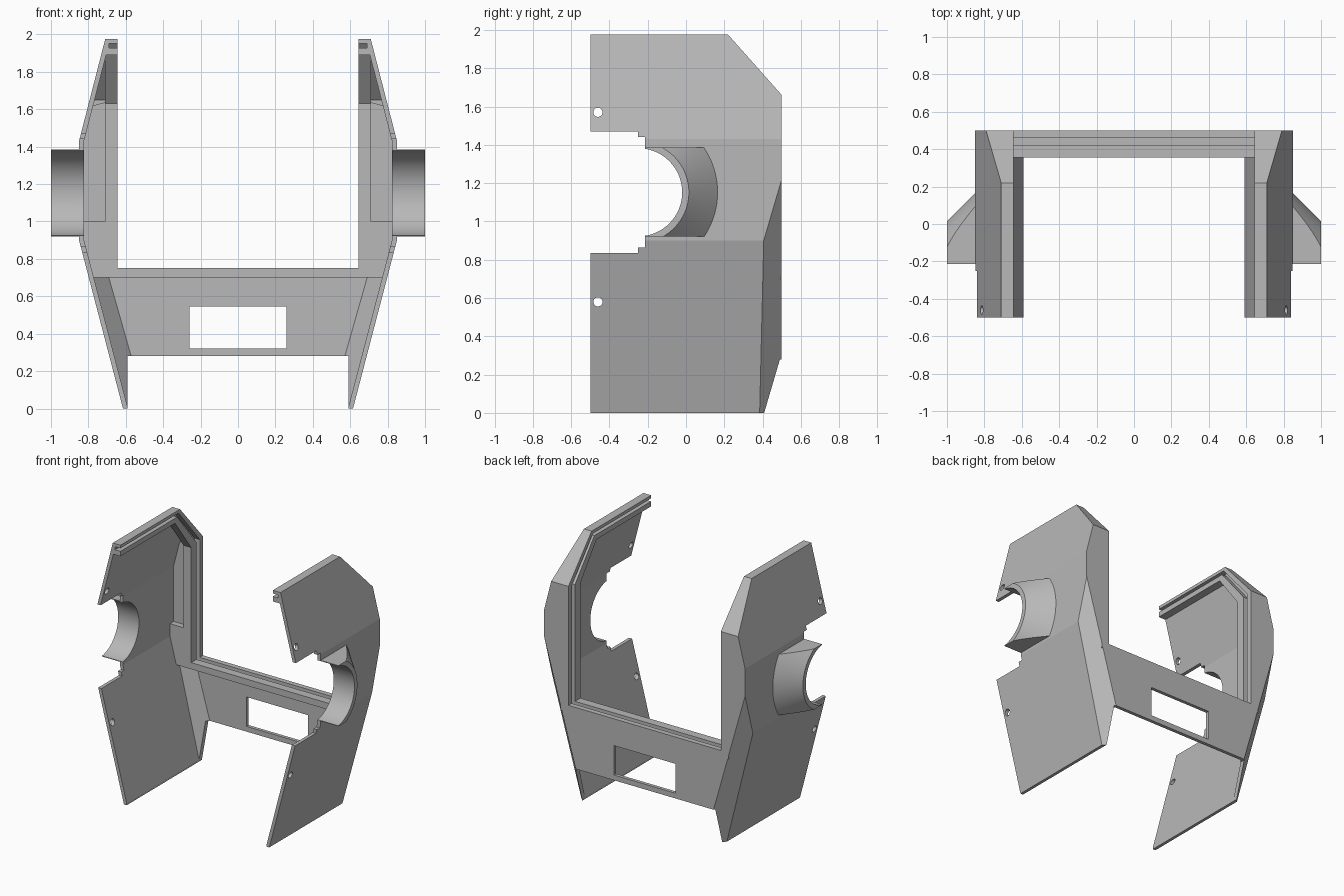
import bpy, bmesh
from math import pi, radians
from mathutils import Matrix, Vector

if "Cube" in bpy.data.objects:
    bpy.data.objects.remove(bpy.data.objects["Cube"])

grey = bpy.data.materials.new("plain grey")
grey.use_nodes = True
grey.diffuse_color = (0.48, 0.48, 0.48, 1)
grey.node_tree.nodes["Principled BSDF"].inputs["Base Color"].default_value = (0.48, 0.48, 0.48, 1)

WALL = 0.026
HUB_Y, HUB_Z, BORE = -0.25, 1.152, 0.23


def finish(name, bm):
    bmesh.ops.recalc_face_normals(bm, faces=bm.faces[:])
    mesh = bpy.data.meshes.new(name)
    bm.to_mesh(mesh)
    bm.free()
    mesh.materials.append(grey)
    obj = bpy.data.objects.new(name, mesh)
    bpy.context.collection.objects.link(obj)
    return obj


def box(name, x, y, z):
    bm = bmesh.new()
    bmesh.ops.create_cube(bm, size=1)
    for v in bm.verts:
        v.co = [r[0] + (c + 0.5) * (r[1] - r[0]) for c, r in zip(v.co, (x, y, z))]
    return finish(name, bm)


def cone_x(name, x0, x1, y, z, r0, r1, segments, planes=()):
    """Round part along x, trimmed by planes."""
    bm = bmesh.new()
    bmesh.ops.create_cone(bm, cap_ends=True, segments=segments, radius1=r0, radius2=r1, depth=x1 - x0)
    bmesh.ops.rotate(bm, verts=bm.verts[:], matrix=Matrix.Rotation(pi / 2, 3, 'Y'))
    bmesh.ops.translate(bm, verts=bm.verts[:], vec=((x0 + x1) / 2, y, z))
    clip(bm, planes)
    return finish(name, bm)


def clip(bm, planes, inset=0):
    """Trim a convex solid by (point, outward normal) planes and cap each cut."""
    for point, normal in planes:
        n = Vector(normal).normalized()
        cut = bmesh.ops.bisect_plane(bm, geom=bm.verts[:] + bm.edges[:] + bm.faces[:],
                                     plane_co=Vector(point) - n * inset, plane_no=n, clear_outer=True)
        edges = [e for e in cut["geom_cut"] if isinstance(e, bmesh.types.BMEdge)]
        if edges:
            bmesh.ops.edgeloop_fill(bm, edges=edges)


def prism(name, points, axis, a, b):
    """Extrude a closed profile along x (points are y,z) or y (points are x,z)."""
    bm = bmesh.new()
    rings = []
    for t in (a, b):
        rings.append([bm.verts.new((t, p, q) if axis == 'x' else (p, t, q)) for p, q in points])
    for ring in rings:
        bm.faces.new(ring)
    for i in range(len(points)):
        j = (i + 1) % len(points)
        bm.faces.new((rings[0][i], rings[0][j], rings[1][j], rings[1][i]))
    return finish(name, bm)


def activate(obj):
    bpy.ops.object.select_all(action='DESELECT')
    obj.select_set(True)
    bpy.context.view_layer.objects.active = obj


def subtract(obj, cutters):
    activate(obj)
    for c in cutters:
        m = obj.modifiers.new("cut", 'BOOLEAN')
        m.operation, m.solver, m.object = 'DIFFERENCE', 'EXACT', c
        bpy.ops.object.modifier_apply(modifier=m.name)
    for c in cutters:
        bpy.data.objects.remove(c)


def mirror(obj):
    obj.modifiers.new("mirror", 'MIRROR')


# Faceted body planes, shared by the outer skin and the hollow
flanks = []
for s in (1, -1):
    flanks += [((s * 0.85, 0, 0.9), (s * 0.9, 0, -0.235)),
               ((s * 0.85, 0, 1), (s, 0, 0)),
               ((s * 0.85, 0, 1.43), (s * 0.545, 0, 0.14)),
               ((s * 0.85, 0.4, 0.88), (s * 0.088, 0.085, -0.025))]
flanks += [((0, 0.5, 1), (0, 1, 0)), ((0, 0.5, 1.66), (0, 0.315, 0.28))]
ends = [((0, -0.5, 0), (0, -1, 0)), ((0, 0, 0), (0, 0, -1)), ((0, 0, 1.975), (0, 0, 1))]


def hull(name, planes, inset=0):
    bm = bmesh.new()
    bmesh.ops.create_cube(bm, size=6)
    clip(bm, planes, inset)
    return finish(name, bm)


# Shell: two side panels and the back wall
shell = hull("side_panels_and_back_wall", flanks + ends)
cutters = [
    hull("hollow", flanks, WALL),
    box("opening", (-0.69, 0.69), (-2, 2), (0.7, 3)),
    box("underside", (-0.592, 0.592), (-2, 2), (-1, 0.28)),
    box("window", (-0.26, 0.26), (0.3, 0.7), (0.32, 0.545)),
    box("front_notch", (-2, 2), (-1, -0.25), (0.835, 1.47)),
    box("inner_notch", (-2, 2), (-0.3, -0.215), (0.865, 1.44)),
    cone_x("bore", -2, 2, HUB_Y, HUB_Z, BORE, BORE, 96)]
for z in (0.58, 1.57):
    cutters.append(cone_x("screw_hole", -2, 2, -0.46, z, 0.024, 0.024, 24))
subtract(shell, cutters)

# Flared half-round hubs on the flanks
hub = cone_x("side_hub", 0.826, 1, HUB_Y, HUB_Z, 0.439, 0.265, 128,
             [((0, 0, 0.92), (0, 0, -1)), ((0, 0, 1.385), (0, 0, 1)), ((0, -0.215, 0), (0, -1, 0))])
subtract(hub, [cone_x("hub_bore", 0.5, 2, HUB_Y, HUB_Z, BORE, BORE, 96)])
mirror(hub)
activate(hub)
bpy.ops.object.shade_smooth_by_angle(angle=radians(25))

# Grooved rail following the top, slope and rear edge of each panel
outer = [(-0.5, 1.975), (0.22, 1.975), (0.5, 1.66), (0.5, 0.7)]
inner = [(-0.5, 1.89), (0.16, 1.89), (0.355, 1.63), (0.355, 0.7)]


def offset(f):
    return [(a[0] + (b[0] - a[0]) * f, a[1] + (b[1] - a[1]) * f) for a, b in zip(outer, inner)]


for name, f0, f1, x0 in (("rail_outer_lip", 0, 0.28, 0.645),
                         ("rail_groove_floor", 0.28, 0.55, 0.69),
                         ("rail_inner_lip", 0.55, 1, 0.645)):
    mirror(prism(name, offset(f0) + offset(f1)[::-1], 'x', x0, 0.71))

# Grooved sill across the back wall
for name, y0, y1, top in (("sill_outer_lip", 0.46, 0.5, 0.75),
                          ("sill_groove_floor", 0.42, 0.46, 0.71),
                          ("sill_inner_lip", 0.355, 0.42, 0.75)):
    box(name, (-0.692, 0.692), (y0, y1), (0.7, top))

# Corner blocks and upright fillers behind the rails
mirror(prism("corner_block", [(0.69, 0.7), (0.775, 0.7), (0.826, 0.9), (0.826, 1), (0.69, 1)],
             'y', 0.355, 0.42))
mirror(prism("corner_filler", [(0.7, 1), (0.826, 1), (0.826, 1.43), (0.775, 1.62), (0.7, 1.64)],
             'y', 0.4, 0.43))
